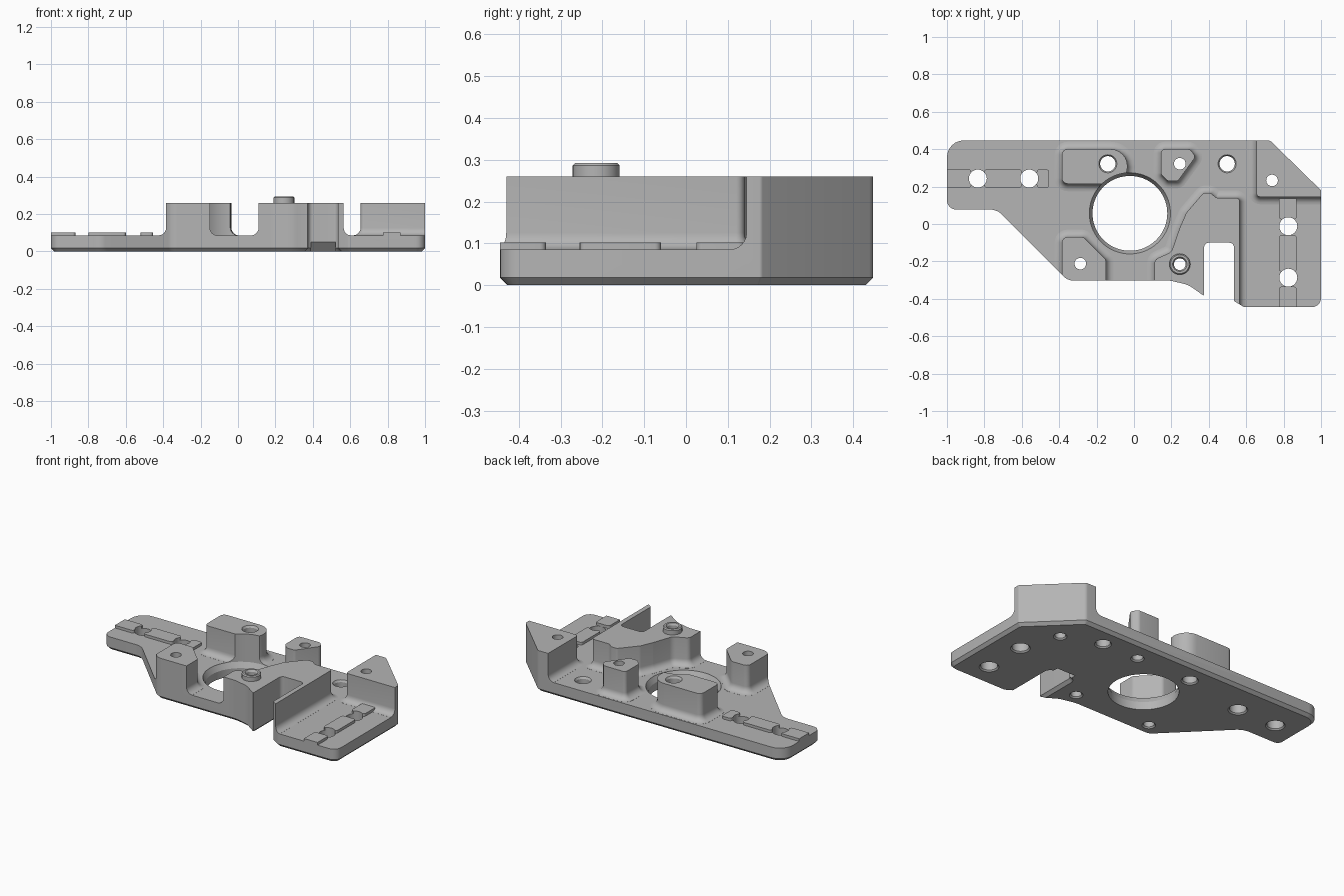
import bpy, bmesh, math
from mathutils import Vector

if "Cube" in bpy.data.objects:
    bpy.data.objects.remove(bpy.data.objects["Cube"])

PLATE_TOP, BOSS_TOP = 0.085, 0.26

metal = bpy.data.materials.new("plain grey metal")
metal.use_nodes = True
GREY = (0.46, 0.46, 0.46, 1)
metal.diffuse_color = GREY
metal.node_tree.nodes["Principled BSDF"].inputs["Base Color"].default_value = GREY


def outline(corners, grow=0.0, steps=6):
    """Rounded polygon from (x, y, radius) corners, grown outwards."""
    n = len(corners)
    pts = [Vector(c[:2]) for c in corners]
    area = sum(pts[i - 1].cross(pts[i]) for i in range(n))
    if area < 0:
        corners, pts = corners[::-1], pts[::-1]
    result = []
    for i in range(n):
        p, r = pts[i], corners[i][2]
        a = (p - pts[i - 1]).normalized()
        b = (pts[(i + 1) % n] - p).normalized()
        na, nb = Vector((a.y, -a.x)), Vector((b.y, -b.x))
        p = p + (na + nb) * (grow / (1 + na.dot(nb)))
        turn = a.angle_signed(b) * -1
        r = max(r + (grow if turn > 0 else -grow), 0.004)
        t = r * math.tan(abs(turn) / 2)
        side = 1 if turn > 0 else -1
        centre = p - a * t - na * r * side
        for k in range(steps + 1):
            ang = turn * k / steps
            c, s = math.cos(ang), math.sin(ang)
            arm = Vector((na.x * c - na.y * s, na.x * s + na.y * c))
            result.append(centre + arm * r * side)
    return result


def circle(x, y, r, n=40):
    return [Vector((x + r * math.cos(math.tau * k / n),
                    y + r * math.sin(math.tau * k / n))) for k in range(n)]


def loft(name, rings):
    """Closed solid through (points, z) rings, listed from bottom to top."""
    bm = bmesh.new()
    loops = [[bm.verts.new((p.x, p.y, z)) for p in pts] for pts, z in rings]
    for lo, hi in zip(loops, loops[1:]):
        for k in range(len(lo)):
            bm.faces.new((lo[k - 1], lo[k], hi[k], hi[k - 1]))
    bm.faces.new(loops[0][::-1])
    bm.faces.new(loops[-1])
    bmesh.ops.recalc_face_normals(bm, faces=bm.faces)
    mesh = bpy.data.meshes.new(name)
    bm.to_mesh(mesh)
    bm.free()
    mesh.materials.append(metal)
    obj = bpy.data.objects.new(name, mesh)
    bpy.context.collection.objects.link(obj)
    return obj


def combine(target, tool, operation):
    mod = target.modifiers.new("cut", "BOOLEAN")
    mod.operation, mod.solver, mod.object = operation, "EXACT", tool
    bpy.context.view_layer.objects.active = target
    bpy.ops.object.modifier_apply(modifier=mod.name)
    bpy.data.objects.remove(tool)


def box(x0, x1, y0, y1, r):
    return [(x0, y0, r), (x1, y0, r), (x1, y1, r), (x0, y1, r)]


def boss(corners, fillet=0.04):
    """Raised block with a concave fillet around its foot."""
    rings = [(outline(corners, fillet), PLATE_TOP - 0.04)]
    for k in range(7):
        a = math.pi / 2 * k / 6
        rings.append((outline(corners, fillet * (1 - math.sin(a))),
                      PLATE_TOP + 0.0005 + fillet * (1 - math.cos(a))))
    rings.append((outline(corners), BOSS_TOP))
    return loft("boss", rings)


# Slab that everything stands on
body = loft("mounting_plate", [(outline(box(-1.3, 1.3, -0.8, 0.8, 0.01)), z)
                               for z in (-0.1, PLATE_TOP)])

# Raised blocks; those on the rim overshoot and are trimmed below
blocks = [
    [(-0.385, 0.215, 0.03), (-0.035, 0.215, 0.09),
     (-0.035, 0.4, 0.09), (-0.385, 0.4, 0.03)],
    [(0.145, 0.4, 0.02), (0.3, 0.4, 0.025), (0.33, 0.36, 0.025),
     (0.235, 0.23, 0.02), (0.18, 0.23, 0.02), (0.145, 0.265, 0.02)],
    [(0.655, 0.145, 0.02), (1.2, 0.145, 0.02), (1.2, 0.7, 0.02), (0.655, 0.7, 0.02)],
    [(-0.385, -0.07, 0.03), (-0.27, -0.07, 0.03), (-0.15, -0.19, 0.03),
     (-0.15, -0.6, 0.02), (-0.385, -0.6, 0.02)],
    [(0.11, -0.6, 0.01), (0.11, -0.19, 0.03), (0.2, -0.15, 0.045),
     (0.245, -0.02, 0.05), (0.28, 0.06, 0.05), (0.37, 0.165, 0.02),
     (0.41, 0.165, 0.015), (0.44, 0.14, 0.02), (0.565, 0.14, 0.02), (0.565, -0.6, 0.01)],
]
for block in blocks:
    combine(body, boss(block), "UNION")

# Low locating pads on both arms
for x0, x1 in ((-1.2, -0.87), (-0.8, -0.6), (-0.52, -0.455)):
    pad = outline(box(x0, x1, 0.193, 0.293, 0.015))
    combine(body, loft("pad", [(pad, 0.05), (pad, 0.102)]), "UNION")
for y0, y1 in ((-0.6, -0.335), (-0.255, -0.06), (0.025, 0.14)):
    pad = outline(box(0.775, 0.87, y0, y1, 0.015))
    combine(body, loft("pad", [(pad, 0.05), (pad, 0.102)]), "UNION")

# Round collar on the middle block
combine(body, loft("collar", [(circle(0.245, -0.215, 0.056), 0.2),
                              (circle(0.245, -0.215, 0.056), 0.287),
                              (circle(0.245, -0.215, 0.05), 0.293)]), "UNION")

# Trim to the plate outline, with a chamfer along the bottom rim
rim = [(-1, 0.447, 0.09), (-1, 0.077, 0.05), (-0.732, 0.077, 0.09),
       (-0.355, -0.302, 0.07), (0.19, -0.302, 0.15), (0.29, -0.325, 0.15),
       (0.375, -0.385, 0.004), (0.375, -0.1, 0.025), (0.535, -0.1, 0.025),
       (0.535, -0.412, 0.006), (0.59, -0.445, 0.02), (1, -0.445, 0.05),
       (1, 0.18, 0.012), (0.727, 0.447, 0.03)]
combine(body, loft("rim", [(outline(rim, -0.018), 0), (outline(rim), 0.018),
                           (outline(rim), 0.5)]), "INTERSECT")

# Relief under the closed end of the slot
wedge = [Vector((0.39, -0.16)), Vector((0.52, -0.16)), Vector((0.52, -0.05)), Vector((0.39, -0.05))]
wedge_top = [Vector((p.x, min(p.y, -0.095))) for p in wedge]
combine(body, loft("relief", [(wedge, -0.002), (wedge_top, 0.05)]), "DIFFERENCE")

# Large central opening, slightly wider at the top
cx, cy = -0.022, 0.057
combine(body, loft("opening", [(circle(cx, cy, r, 72), z) for r, z in
                               ((0.2, -0.1), (0.2, 0.05), (0.217, 0.083), (0.217, 0.5))]),
        "DIFFERENCE")

# Screw holes: x, y, radius, height of the countersunk mouth
holes = [(-0.835, 0.243, 0.048, 0.5), (-0.56, 0.243, 0.048, 0.5),
         (0.825, -0.012, 0.048, 0.5), (0.825, -0.287, 0.048, 0.5),
         (-0.14, 0.322, 0.041, BOSS_TOP), (0.498, 0.322, 0.041, PLATE_TOP),
         (0.245, 0.322, 0.031, 0.5), (0.738, 0.233, 0.031, 0.5),
         (-0.287, -0.212, 0.031, 0.5), (0.245, -0.215, 0.031, 0.293)]
for x, y, r, top in holes:
    combine(body, loft("hole", [(circle(x, y, r + 0.01), -0.002), (circle(x, y, r), 0.008),
                                (circle(x, y, r), top - 0.012),
                                (circle(x, y, r + 0.008), top + 0.001),
                                (circle(x, y, r + 0.008), top + 0.1)]), "DIFFERENCE")

bpy.ops.object.select_all(action="DESELECT")
body.select_set(True)
bpy.context.view_layer.objects.active = body
bpy.ops.object.shade_smooth_by_angle(angle=math.radians(25))
